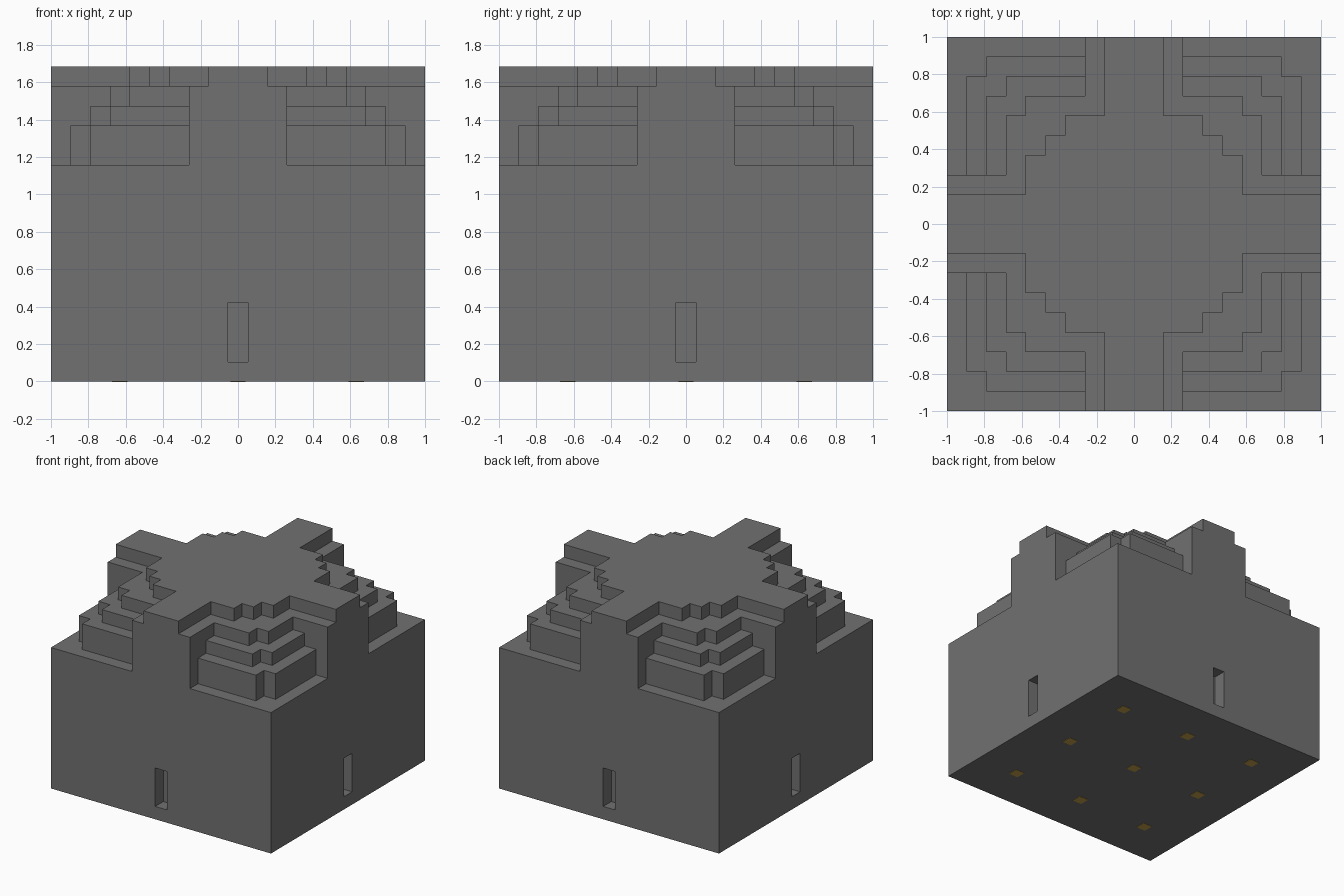
import bpy
import bmesh
from mathutils import Matrix, Vector

default = bpy.data.objects.get("Cube")
if default:
    bpy.data.objects.remove(default, do_unlink=True)

U = 2 / 19   # one block
R = 9.5      # half the width in blocks


def material(name, rgb):
    m = bpy.data.materials.new(name)
    m.use_nodes = True
    m.diffuse_color = (*rgb, 1)
    bsdf = next(n for n in m.node_tree.nodes if n.type == 'BSDF_PRINCIPLED')
    bsdf.inputs["Base Color"].default_value = (*rgb, 1)
    bsdf.inputs["Roughness"].default_value = 0.9
    return m


stone = material("stone_grey", (0.165, 0.165, 0.165))
amber = material("lamp_amber", (0.54, 0.35, 0.07))


def add_object(name, bm, mat):
    bmesh.ops.recalc_face_normals(bm, faces=bm.faces)
    mesh = bpy.data.meshes.new(name)
    bm.to_mesh(mesh)
    bm.free()
    mesh.materials.append(mat)
    obj = bpy.data.objects.new(name, mesh)
    bpy.context.collection.objects.link(obj)
    return obj


def add_box(bm, centre, size):
    mat = Matrix.Translation(Vector(centre) * U) @ Matrix.Diagonal((*(s * U for s in size), 1))
    bmesh.ops.create_cube(bm, size=1, matrix=mat)


def add_tier(name, eighth, low, high):
    """Prism whose outline is one eighth, mirrored on the diagonal and turned four times."""
    quarter = eighth + [(y, x) for x, y in reversed(eighth) if x != y]
    outline = []
    for _ in range(4):
        outline += quarter
        quarter = [(-y, x) for x, y in quarter]
    bm = bmesh.new()
    base = bm.faces.new([bm.verts.new((x * U, y * U, low * U)) for x, y in outline])
    out = bmesh.ops.extrude_face_region(bm, geom=[base], use_keep_orig=True)
    top = [v for v in out["geom"] if isinstance(v, bmesh.types.BMVert)]
    bmesh.ops.translate(bm, verts=top, vec=(0, 0, (high - low) * U))
    return add_object(name, bm, stone)


def stepped(arm, reach):
    """Cross arms with a notched square between them."""
    return [(R, arm), (reach, arm), (reach, reach - 1), (reach - 1, reach - 1)]


# Body and the stepped dome above it
walls = add_tier("walls", [(R, R)], 0, 11)
add_tier("lower_step", stepped(2.5, 8.5), 11, 13)
add_tier("middle_step", stepped(2.5, 7.5), 13, 14)
add_tier("upper_step", stepped(2.5, 6.5), 14, 15)
add_tier("roof", [(R, 1.5), (5.5, 1.5), (5.5, 3.5), (4.5, 3.5), (4.5, 4.5)], 15, 16)

# Slit recess in the middle of each wall, one block deep
bm = bmesh.new()
for side in (-1, 1):
    add_box(bm, (side * R, 0, 2.5), (2, 1, 3))
    add_box(bm, (0, side * R, 2.5), (1, 2, 3))
cutter = add_object("slit_cutter", bm, stone)
cutter.hide_render = True
cut = walls.modifiers.new("slits", 'BOOLEAN')
cut.operation = 'DIFFERENCE'
cut.solver = 'EXACT'
cut.object = cutter
graph = bpy.context.evaluated_depsgraph_get()
carved = bpy.data.meshes.new_from_object(walls.evaluated_get(graph))
walls.modifiers.clear()
walls.data = carved
bpy.data.objects.remove(cutter, do_unlink=True)

# Grid of lamps on the underside
bm = bmesh.new()
for x in (-6, 0, 6):
    for y in (-6, 0, 6):
        add_box(bm, (x, y, 0), (0.78, 0.78, 0.04))
add_object("underside_lamps", bm, amber)
